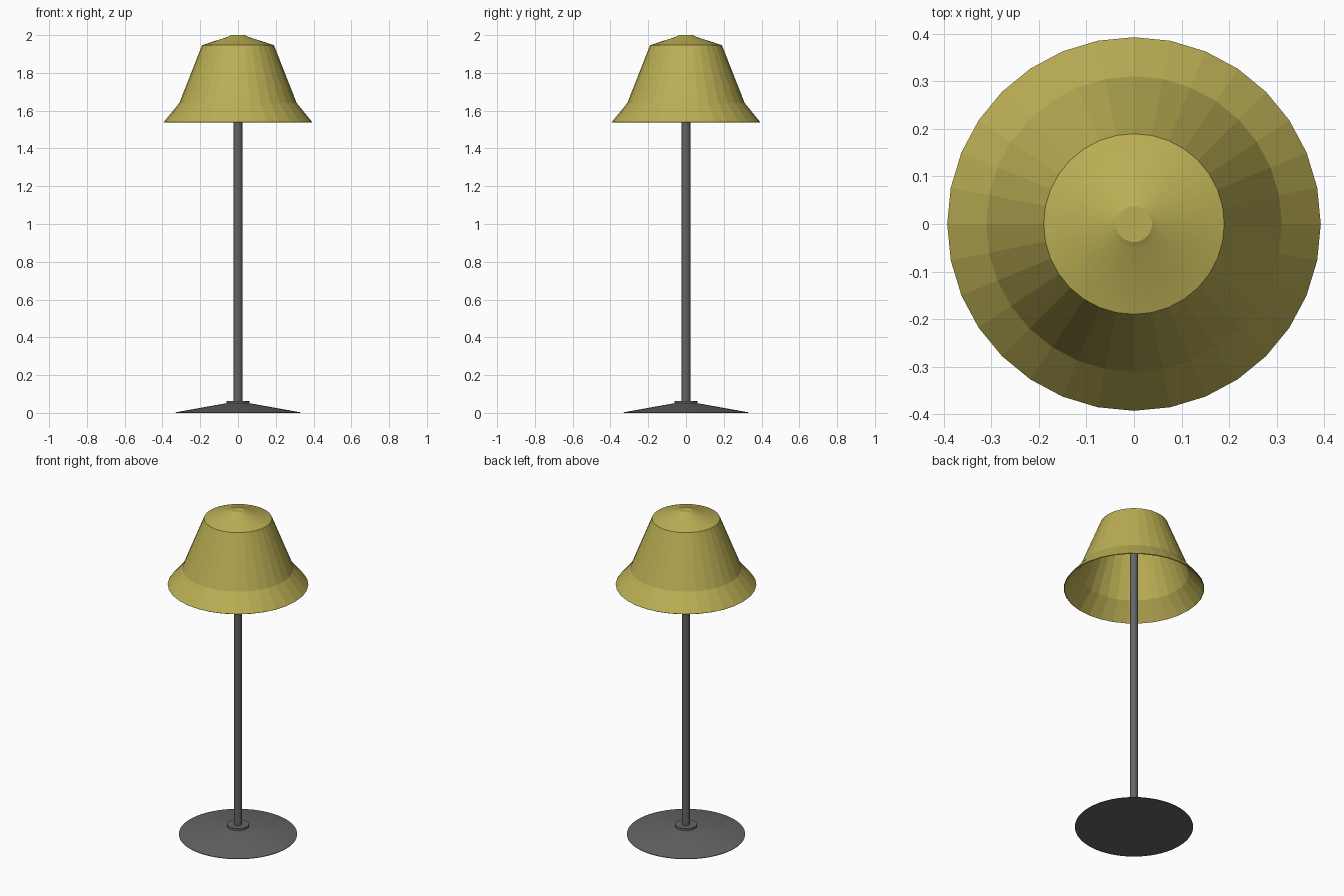
import bpy, math

if "Cube" in bpy.data.objects:
    bpy.data.objects.remove(bpy.data.objects["Cube"])

def material(name, rgb):
    m = bpy.data.materials.new(name)
    m.diffuse_color = (*rgb, 1)
    m.use_nodes = True
    m.node_tree.nodes["Principled BSDF"].inputs["Base Color"].default_value = m.diffuse_color
    return m

def lathe(name, profile, sides, mat, smooth=None):
    """Revolve (radius, z) points around z; radius 0 makes a pole vertex."""
    verts, faces, rings = [], [], []
    for r, z in profile:
        start = len(verts)
        n = sides if r > 0 else 1
        for i in range(n):
            a = 2 * math.pi * i / sides
            verts.append((r * math.cos(a), r * math.sin(a), z))
        rings.append([start + i % n for i in range(sides)])
    for lo, hi in zip(rings, rings[1:]):
        for i in range(sides):
            j = (i + 1) % sides
            loop = list(dict.fromkeys((lo[i], lo[j], hi[j], hi[i])))
            faces.append(loop)
    mesh = bpy.data.meshes.new(name)
    mesh.from_pydata(verts, [], faces)
    mesh.materials.append(mat)
    obj = bpy.data.objects.new(name, mesh)
    bpy.context.collection.objects.link(obj)
    if smooth:
        bpy.ops.object.select_all(action='DESELECT')
        obj.select_set(True)
        bpy.context.view_layer.objects.active = obj
        bpy.ops.object.shade_smooth_by_angle(angle=math.radians(smooth))
    return obj

metal = material("dark_metal", (0.13, 0.13, 0.13))
fabric = material("shade_fabric", (0.50, 0.43, 0.09))

# Weighted foot: shallow cone with a flat underside
lathe("base", [(0, 0), (0.33, 0), (0.33, 0.003), (0.04, 0.055), (0, 0.055)], 64, metal, 30)

# Collar where the pole meets the foot
lathe("collar", [(0, 0.05), (0.062, 0.05), (0.062, 0.064), (0, 0.064)], 32, metal, 30)

# Pole
lathe("pole", [(0, 0.05), (0.023, 0.05), (0.023, 1.96), (0, 1.96)], 16, metal)

# Flared faceted shade, a thin wall open at the bottom
shade = lathe("shade", [(0.393, 1.54), (0.311, 1.64), (0.19, 1.947)], 32, fabric)
wall = shade.modifiers.new("thickness", 'SOLIDIFY')
wall.thickness = 0.005
wall.offset = -1

# Shallow domed cap closing the shade, with a small raised button
lathe("shade_cap", [(0.19, 1.947), (0.053, 1.991), (0.038, 2.0), (0, 2.0)], 32, fabric, 30)
